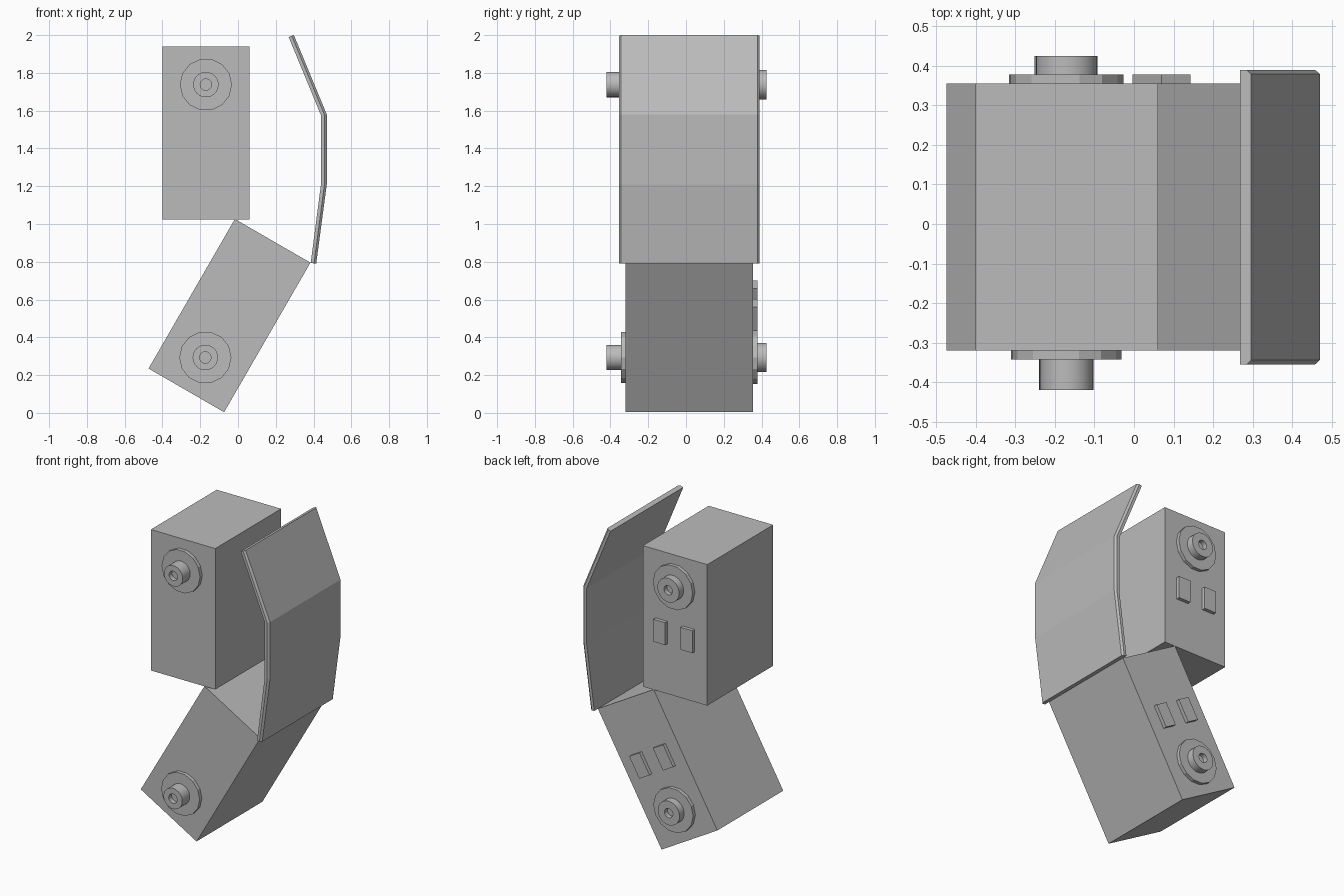
import bpy, bmesh, math
from mathutils import Matrix, Vector

cube = bpy.data.objects.get("Cube")
if cube:
    bpy.data.objects.remove(cube, do_unlink=True)

grey = bpy.data.materials.new("plain grey")
grey.use_nodes = True
colour = (0.5, 0.5, 0.5, 1)
grey.diffuse_color = colour
grey.node_tree.nodes["Principled BSDF"].inputs["Base Color"].default_value = colour

FRONT, BACK = -0.32, 0.355   # end faces of both blocks
TILT = math.radians(30)


def finish(name, bm, smooth=False):
    bmesh.ops.recalc_face_normals(bm, faces=bm.faces)
    mesh = bpy.data.meshes.new(name)
    bm.to_mesh(mesh)
    bm.free()
    mesh.materials.append(grey)
    obj = bpy.data.objects.new(name, mesh)
    bpy.context.collection.objects.link(obj)
    if smooth:
        bpy.ops.object.select_all(action='DESELECT')
        obj.select_set(True)
        bpy.context.view_layer.objects.active = obj
        bpy.ops.object.shade_smooth_by_angle(angle=math.radians(30))
    return obj


def box(name, matrix, centre, size):
    bm = bmesh.new()
    bmesh.ops.create_cube(bm, size=1, matrix=matrix @ Matrix.Translation(centre)
                          @ Matrix.Diagonal((*size, 1)))
    return finish(name, bm)


def turned(name, centre, side, profile, sides, smooth):
    """Lathe (radius, distance out of the face) points about the y axis."""
    bm = bmesh.new()
    rings = []
    for radius, out in profile:
        rings.append([bm.verts.new((
            centre.x + radius * math.cos(math.tau * i / sides),
            (BACK + out) if side > 0 else (FRONT - out),
            centre.z + radius * math.sin(math.tau * i / sides))) for i in range(sides)])
    for a, b in zip(rings, rings[1:]):
        for i in range(sides):
            j = (i + 1) % sides
            bm.faces.new((a[i], a[j], b[j], b[i]))
    bm.faces.new(rings[0])
    bm.faces.new(rings[-1])
    return finish(name, bm, smooth)


# Two blocks, each with hubs front and back and a pair of tabs on the back
depth, middle = BACK - FRONT, (BACK + FRONT) / 2
blocks = (("upper", Vector((-0.17, 0, 1.482)), 0, 1),
          ("lower", Vector((-0.045, 0, 0.515)), TILT, -1))
for label, origin, angle, end in blocks:
    frame = Matrix.Translation(origin) @ Matrix.Rotation(angle, 4, 'Y')
    box(label + "_block", frame, (0, middle, 0), (0.462, depth, 0.914))

    hub = frame @ Vector((0, 0, 0.256 * end))
    for place, side, flange, pin, reach in (("front", -1, 0.138, 0.067, 0.1),
                                            ("back", 1, 0.143, 0.078, 0.07)):
        turned(f"{label}_{place}_flange", hub, side,
               ((flange, 0), (flange, 0.023)), 14, False)
        turned(f"{label}_{place}_pin", hub, side,
               ((pin, 0), (pin, reach), (0.03, reach), (0.03, reach - 0.03)), 32, True)

    for place, x in (("left", 0.098), ("right", -0.098)):
        box(f"{label}_{place}_tab", frame, (x, BACK + 0.011, -0.06 * end),
            (0.085, 0.024, 0.145))

# Bent shield with chamfered outer side edges
outer = ((0.296, 2.0), (0.47, 1.58), (0.47, 1.21), (0.414, 0.79))
inner = ((0.268, 1.99), (0.44, 1.574), (0.44, 1.216), (0.385, 0.794))
y0, y1, cham = -0.355, 0.39, 0.011
bm = bmesh.new()
loops = []
for (ox, oz), (ix, iz) in zip(outer, inner):
    mx, mz = ox * 0.6 + ix * 0.4, oz * 0.6 + iz * 0.4
    section = ((ix, y0, iz), (mx, y0, mz), (ox, y0 + cham, oz),
               (ox, y1 - cham, oz), (mx, y1, mz), (ix, y1, iz))
    loops.append([bm.verts.new(p) for p in section])
for a, b in zip(loops, loops[1:]):
    for i in range(len(a)):
        j = (i + 1) % len(a)
        bm.faces.new((a[i], a[j], b[j], b[i]))
bm.faces.new(loops[0])
bm.faces.new(loops[-1])
finish("bent_shield", bm)
